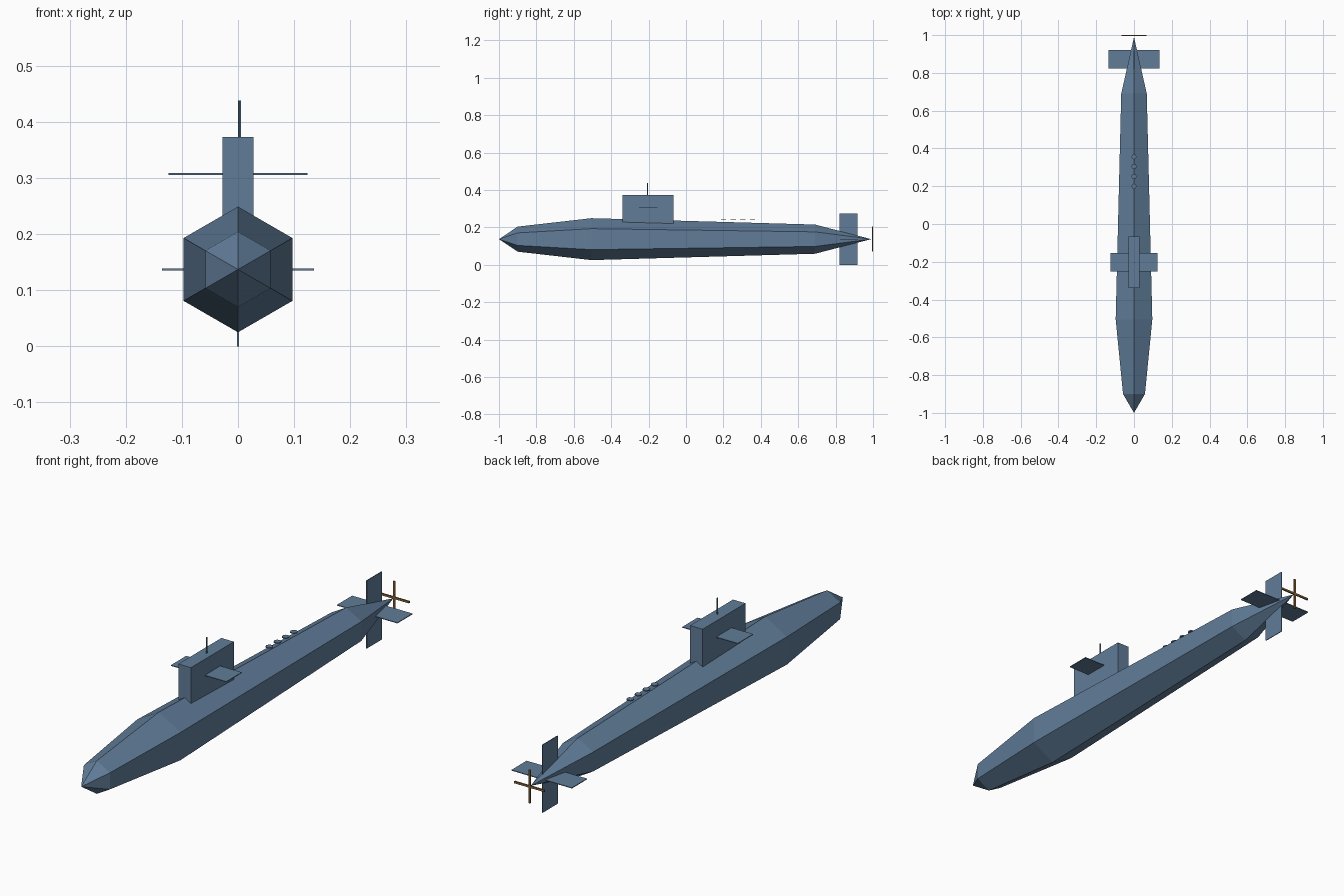
import bpy, bmesh, math

cube = bpy.data.objects.get("Cube")
if cube:
    bpy.data.objects.remove(cube)

AXIS_Z = 0.137  # height of the hull centreline


def make_material(name, color):
    mat = bpy.data.materials.new(name)
    mat.use_nodes = True
    mat.diffuse_color = color
    mat.node_tree.nodes["Principled BSDF"].inputs["Base Color"].default_value = color
    return mat


steel = make_material("blue_grey_steel", (0.117, 0.202, 0.314, 1))
bronze = make_material("bronze", (0.25, 0.13, 0.04, 1))


def finish(name, bm, mat):
    bmesh.ops.recalc_face_normals(bm, faces=bm.faces)
    mesh = bpy.data.meshes.new(name)
    bm.to_mesh(mesh)
    bm.free()
    mesh.materials.append(mat)
    obj = bpy.data.objects.new(name, mesh)
    bpy.context.collection.objects.link(obj)
    return obj


def box(name, center, size, mat=steel):
    bm = bmesh.new()
    bmesh.ops.create_cube(bm, size=1)
    bmesh.ops.scale(bm, vec=size, verts=bm.verts)
    bmesh.ops.translate(bm, vec=center, verts=bm.verts)
    return finish(name, bm, mat)


def cylinder(name, center, radius, height, sides):
    bm = bmesh.new()
    bmesh.ops.create_cone(bm, cap_ends=True, segments=sides, radius1=radius,
                          radius2=radius, depth=height)
    bmesh.ops.translate(bm, vec=center, verts=bm.verts)
    return finish(name, bm, steel)


# Hexagonal hull, lofted from bow point to stern point
def hull(stations, bow, stern, sides=6):
    bm = bmesh.new()
    rings = []
    for y, r in stations:
        angles = [2 * math.pi * i / sides for i in range(sides)]
        rings.append([bm.verts.new((r * math.sin(a), y, AXIS_Z + r * math.cos(a)))
                      for a in angles])
    bow_tip = bm.verts.new((0, bow, AXIS_Z))
    stern_tip = bm.verts.new((0, stern, AXIS_Z))
    for i in range(sides):
        j = (i + 1) % sides
        bm.faces.new((bow_tip, rings[0][i], rings[0][j]))
        bm.faces.new((stern_tip, rings[-1][j], rings[-1][i]))
        for a, b in zip(rings, rings[1:]):
            bm.faces.new((a[i], b[i], b[j], a[j]))
    return finish("hull", bm, steel)


hull([(-0.9, 0.067), (-0.505, 0.112), (0.69, 0.078)], -1.0, 0.99)

# Sail with its diving planes and periscope
box("sail", (0, -0.203, 0.288), (0.056, 0.274, 0.17))
box("sail_planes", (0, -0.202, 0.307), (0.248, 0.098, 0.003))
cylinder("periscope", (0.003, -0.205, 0.395), 0.0027, 0.086, 8)

# Deck hatches behind the sail
for i in range(4):
    cylinder(f"hatch_{i + 1}", (0, 0.2 + i * 0.052, 0.244), 0.014, 0.004, 8)

# Tail fins
box("rudder", (0, 0.868, AXIS_Z), (0.003, 0.097, 0.274))
box("stern_planes", (0, 0.872, AXIS_Z), (0.27, 0.097, 0.003))

# Crossed propeller blades
box("propeller_blade_vertical", (0, 0.997, AXIS_Z), (0.008, 0.006, 0.134), bronze)
box("propeller_blade_horizontal", (0, 0.997, AXIS_Z), (0.134, 0.006, 0.008), bronze)
